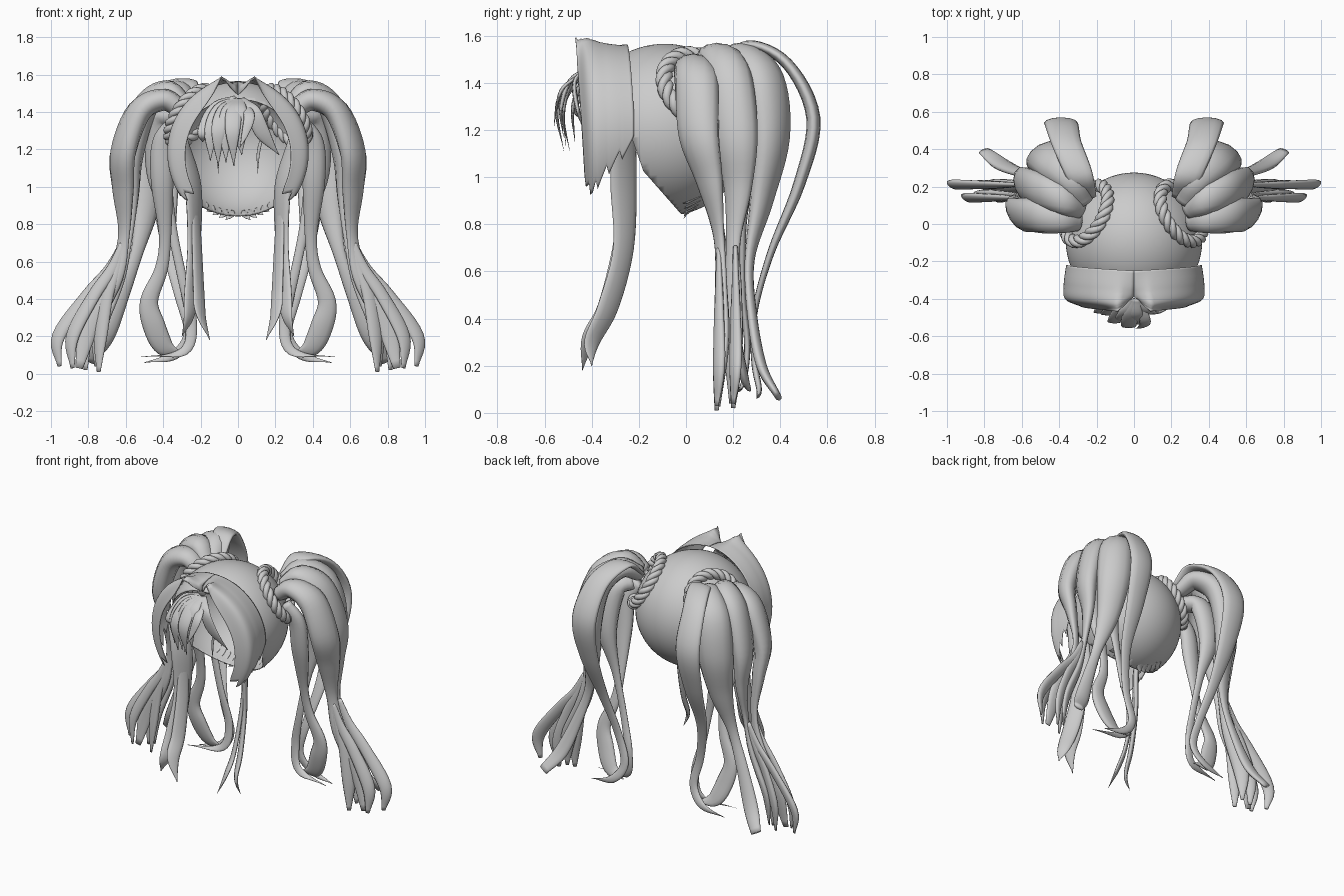
import bpy
import bmesh
import math
from mathutils import Vector

if "Cube" in bpy.data.objects:
    bpy.data.objects.remove(bpy.data.objects["Cube"], do_unlink=True)

# One plain grey for all the hair
grey = bpy.data.materials.new("hair_grey")
grey.use_nodes = True
colour = (0.6, 0.6, 0.6, 1)
grey.diffuse_color = colour
grey.node_tree.nodes["Principled BSDF"].inputs["Base Color"].default_value = colour

X, Y = Vector((1, 0, 0)), Vector((0, 1, 0))
SKULL = Vector((0, -0.09, 1.2))
RADIUS = 0.365


def finish(name, bm, mirror=True, thickness=0):
    bmesh.ops.recalc_face_normals(bm, faces=bm.faces)
    mesh = bpy.data.meshes.new(name)
    bm.to_mesh(mesh)
    bm.free()
    mesh.materials.append(grey)
    for face in mesh.polygons:
        face.use_smooth = True
    obj = bpy.data.objects.new(name, mesh)
    bpy.context.collection.objects.link(obj)
    if thickness:
        obj.modifiers.new("Solidify", "SOLIDIFY").thickness = thickness
    if mirror:
        obj.modifiers.new("Mirror", "MIRROR").use_mirror_merge = False


def spline(points, steps=6):
    """Smooth curve through points of any dimension."""
    pts = [Vector(p) for p in points]
    pts = [pts[0] * 2 - pts[1]] + pts + [pts[-1] * 2 - pts[-2]]
    out = []
    for a, b, c, d in zip(pts, pts[1:], pts[2:], pts[3:]):
        for i in range(steps):
            t = i / steps
            out.append(b + (c - a) * (t / 2)
                       + (a * 2 - b * 5 + c * 4 - d) * (t * t / 2)
                       + (b * 3 - a - c * 3 + d) * (t ** 3 / 2))
    return out + [pts[-2]]


def lock(name, points, start_dir=Y, end_dir=X, flat=(0.8, 0.3), mirror=True, sides=12):
    """Sweep a flattened oval along points of (x, y, z, half width)."""
    path = spline(points)
    last = len(path) - 1
    bm = bmesh.new()
    rings = []
    for i, p in enumerate(path):
        t = i / last
        tangent = (path[min(i + 1, last)] - path[max(i - 1, 0)]).to_3d().normalized()
        across = start_dir.lerp(end_dir, t)
        across = (across - tangent * across.dot(tangent)).normalized()
        normal = tangent.cross(across)
        wide = max(p[3], 0.002)
        deep = wide * (flat[0] + (flat[1] - flat[0]) * t)
        ring = []
        for k in range(sides):
            a = math.tau * k / sides
            ring.append(bm.verts.new(p.to_3d() + across * (wide * math.cos(a))
                                     + normal * (deep * math.sin(a))))
        rings.append(ring)
    for r, s in zip(rings, rings[1:]):
        for k in range(sides):
            n = (k + 1) % sides
            bm.faces.new((r[k], r[n], s[n], s[k]))
    bm.faces.new(rings[0])
    bm.faces.new(rings[-1])
    finish(name, bm, mirror)


# Skull cap, opened at the face and throat
bm = bmesh.new()
bmesh.ops.create_uvsphere(bm, u_segments=64, v_segments=40, radius=RADIUS)
bmesh.ops.translate(bm, verts=bm.verts, vec=SKULL)
for point, normal in (((0, -0.2, 1.08), (0, -0.94, -0.33)), ((0, -0.15, 0.99), (0, -0.75, -0.66))):
    bmesh.ops.bisect_plane(bm, geom=bm.verts[:] + bm.edges[:] + bm.faces[:],
                           plane_co=point, plane_no=normal, clear_outer=True)
finish("skull_cap", bm, mirror=False, thickness=0.004)

# Nape wisps lying along the lower edge
for i in range(5):
    x = 0.03 + 0.035 * i
    z = SKULL.z - math.sqrt(RADIUS ** 2 - x ** 2 - 0.11 ** 2)
    lock("nape_wisp", [(x, 0.06, z + 0.02, 0.008), (x + 0.01, 0.01, z - 0.003, 0.022),
                       (x + 0.035, -0.01, z - 0.03 + 0.006 * i, 0)], X, X, (0.2, 0.2))

# Side fringe panels, rising to a peak beside the parting
section = spline([(-0.22, 0.363), (-0.33, 0.372), (-0.42, 0.36), (-0.47, 0.27)], 10)
bm = bmesh.new()
grid = []
for j, (y0, r0) in enumerate(section):
    u = j / (len(section) - 1)
    tooth = (u * 5) % 1
    end = 94 + 34 * min(1, u / 0.7) + 9 * tooth
    row = []
    for i in range(41):
        deg = end * i / 40
        peak = 0.14 * math.exp(-abs(deg - 12) / 14)
        r = r0 + peak * u ** 3 + 0.05 * u * (deg / 130) ** 4
        y = y0 + 0.04 * u * deg / 130 - 0.03 * (1 - u) * max(0, 1 - deg / 80)
        fold = u * max(0, 1 - deg / 12)
        r += (0.29 - r) * fold
        y += (-0.37 - y) * fold
        a = math.radians(deg)
        row.append(bm.verts.new((r * math.sin(a), y, 1.2 + r * math.cos(a))))
    grid.append(row)
for r, s in zip(grid, grid[1:]):
    for i in range(40):
        bm.faces.new((r[i], r[i + 1], s[i + 1], s[i]))
finish("fringe_panel", bm, thickness=0.005)

# Forehead bangs swept to one side
for i in range(6):
    x = -0.2 + 0.042 * i
    drop = (1.24, 1.14, 1.11, 1.13, 1.11, 1.17)[i]
    back = 2 * x * x
    lock("bang", [(0.01 + x * 0.1, -0.4, 1.47, 0.02), (x * 0.6, -0.49 + back, 1.41, 0.042),
                  (x * 0.9, -0.55 + back + 0.02 * (i % 2), 1.29, 0.038),
                  (x + 0.01, -0.52 + back, drop, 0)], X, X, (0.25, 0.2), mirror=False)
lock("bang_other_side", [(0.02, -0.4, 1.47, 0.02), (0.08, -0.47, 1.41, 0.035),
                         (0.13, -0.46, 1.29, 0.04), (0.22, -0.42, 1.17, 0)],
     X, X, (0.3, 0.2), mirror=False)
lock("bang_curl", [(0.03, -0.42, 1.45, 0.02), (0.06, -0.52, 1.38, 0.03),
                   (0.04, -0.55, 1.29, 0.02), (0.01, -0.56, 1.21, 0)],
     X, X, (0.3, 0.2), mirror=False)
lock("temple_wisp", [(0.14, -0.44, 1.3, 0.005), (0.11, -0.43, 1.19, 0.009),
                     (0.105, -0.42, 1.07, 0)], X, X, (0.3, 0.2))

# Long locks in front of the ears
slant = Vector((0.6, -0.8, 0))
lock("front_sidelock", [(0.3, -0.26, 1.25, 0.05), (0.24, -0.265, 1, 0.07),
                        (0.235, -0.265, 0.7, 0.055), (0.25, -0.33, 0.45, 0.055),
                        (0.265, -0.4, 0.3, 0.04), (0.3, -0.4, 0.2, 0)],
     slant, slant, (0.3, 0.3))
lock("front_sidelock_tip", [(0.23, -0.26, 0.95, 0.03), (0.22, -0.28, 0.7, 0.04),
                            (0.21, -0.34, 0.45, 0.045), (0.2, -0.41, 0.32, 0.04),
                            (0.15, -0.44, 0.18, 0)], slant, slant, (0.3, 0.3))

# Braided rings at the root of each ponytail
for side in (-1, 1):
    axis = Vector((0.74 * side, 0.43, 0.52)).normalized()
    level = axis.cross((0, 0, 1)).normalized()
    rise = level.cross(axis)
    centre = SKULL + axis * 0.342
    for strand in range(3):
        curve = bpy.data.curves.new("braid_ring", "CURVE")
        curve.dimensions = "3D"
        curve.bevel_depth = 0.019
        curve.bevel_resolution = 2
        line = curve.splines.new("POLY")
        line.use_cyclic_u = True
        line.use_smooth = True
        count = 140
        line.points.add(count - 1)
        for i in range(count):
            t = math.tau * i / count
            twist = 7 * t + math.tau * strand / 3
            out = level * math.cos(t) + rise * math.sin(t)
            p = centre + out * (0.166 + 0.018 * math.cos(twist)) + axis * (0.018 * math.sin(twist))
            line.points[i].co = (*p, 1)
        curve.materials.append(grey)
        bpy.context.collection.objects.link(bpy.data.objects.new("braid_ring", curve))

# Ponytail: full lobes that arch outward, then narrow and hang
diagonal = Vector((0.8, 0.6, 0))
lock("ponytail_front", [(0.3, 0.02, 1.41, 0.06), (0.4, 0.03, 1.465, 0.08),
                        (0.53, 0.045, 1.4, 0.095), (0.615, 0.055, 1.18, 0.095),
                        (0.615, 0.1, 0.98, 0.07), (0.61, 0.14, 0.74, 0.035),
                        (0.66, 0.15, 0.52, 0.05), (0.79, 0.16, 0.28, 0.06),
                        (0.85, 0.14, 0.03, 0.02)])
lock("ponytail_outer", [(0.29, 0.08, 1.44, 0.06), (0.38, 0.13, 1.51, 0.08),
                        (0.5, 0.18, 1.42, 0.1), (0.575, 0.21, 1.17, 0.1),
                        (0.575, 0.22, 0.95, 0.065), (0.59, 0.2, 0.72, 0.035),
                        (0.64, 0.2, 0.5, 0.045), (0.74, 0.2, 0.25, 0.05),
                        (0.76, 0.19, 0.04, 0.01)], Y, diagonal, (0.8, 0.4))
lock("ponytail_rear", [(0.27, 0.12, 1.45, 0.06), (0.33, 0.23, 1.51, 0.08),
                       (0.43, 0.33, 1.41, 0.11), (0.475, 0.36, 1.17, 0.11),
                       (0.49, 0.32, 0.9, 0.075), (0.54, 0.27, 0.65, 0.035),
                       (0.62, 0.28, 0.42, 0.04), (0.71, 0.32, 0.2, 0.05),
                       (0.8, 0.39, 0.07, 0.035)], Vector((0.7, -0.7, 0)), X, (0.8, 0.4))
lock("ponytail_back_ribbon", [(0.25, 0.14, 1.46, 0.05), (0.29, 0.26, 1.56, 0.07),
                              (0.36, 0.43, 1.48, 0.08), (0.39, 0.54, 1.25, 0.09),
                              (0.39, 0.48, 0.97, 0.07), (0.37, 0.36, 0.68, 0.04),
                              (0.31, 0.29, 0.42, 0.03), (0.26, 0.29, 0.22, 0.03),
                              (0.34, 0.31, 0.1, 0.025), (0.5, 0.3, 0.06, 0)],
     X, X, (0.25, 0.5))
lock("ponytail_inner", [(0.33, 0.03, 1.34, 0.05), (0.4, 0.06, 1.23, 0.06),
                        (0.405, 0.09, 1.02, 0.06), (0.39, 0.15, 0.74, 0.033),
                        (0.41, 0.18, 0.56, 0.035), (0.475, 0.2, 0.39, 0.048),
                        (0.45, 0.22, 0.26, 0.06), (0.39, 0.25, 0.14, 0.05),
                        (0.28, 0.27, 0.1, 0)], X, X, (0.7, 0.3))
lock("ponytail_inner_rear", [(0.32, 0.12, 1.38, 0.06), (0.4, 0.2, 1.34, 0.08),
                             (0.42, 0.25, 1.08, 0.07), (0.36, 0.24, 0.8, 0.03),
                             (0.3, 0.24, 0.52, 0.025), (0.25, 0.26, 0.28, 0.03),
                             (0.29, 0.24, 0.12, 0.025), (0.52, 0.2, 0.09, 0)], X, X)

# Flared strands at the ponytail ends
for k in range(4):
    y = 0.14 + 0.07 * (k % 2)
    lock("ponytail_tip", [(0.61, y, 0.7, 0.022), (0.65 + 0.012 * k, y, 0.56, 0.03),
                          (0.7 + 0.035 * k, y, 0.42, 0.036),
                          (0.735 + 0.075 * k, y, 0.2, 0.04),
                          (0.745 + 0.07 * k, y - 0.01, 0.01 + 0.01 * k, 0.012)],
         X, diagonal, (0.5, 0.5))
